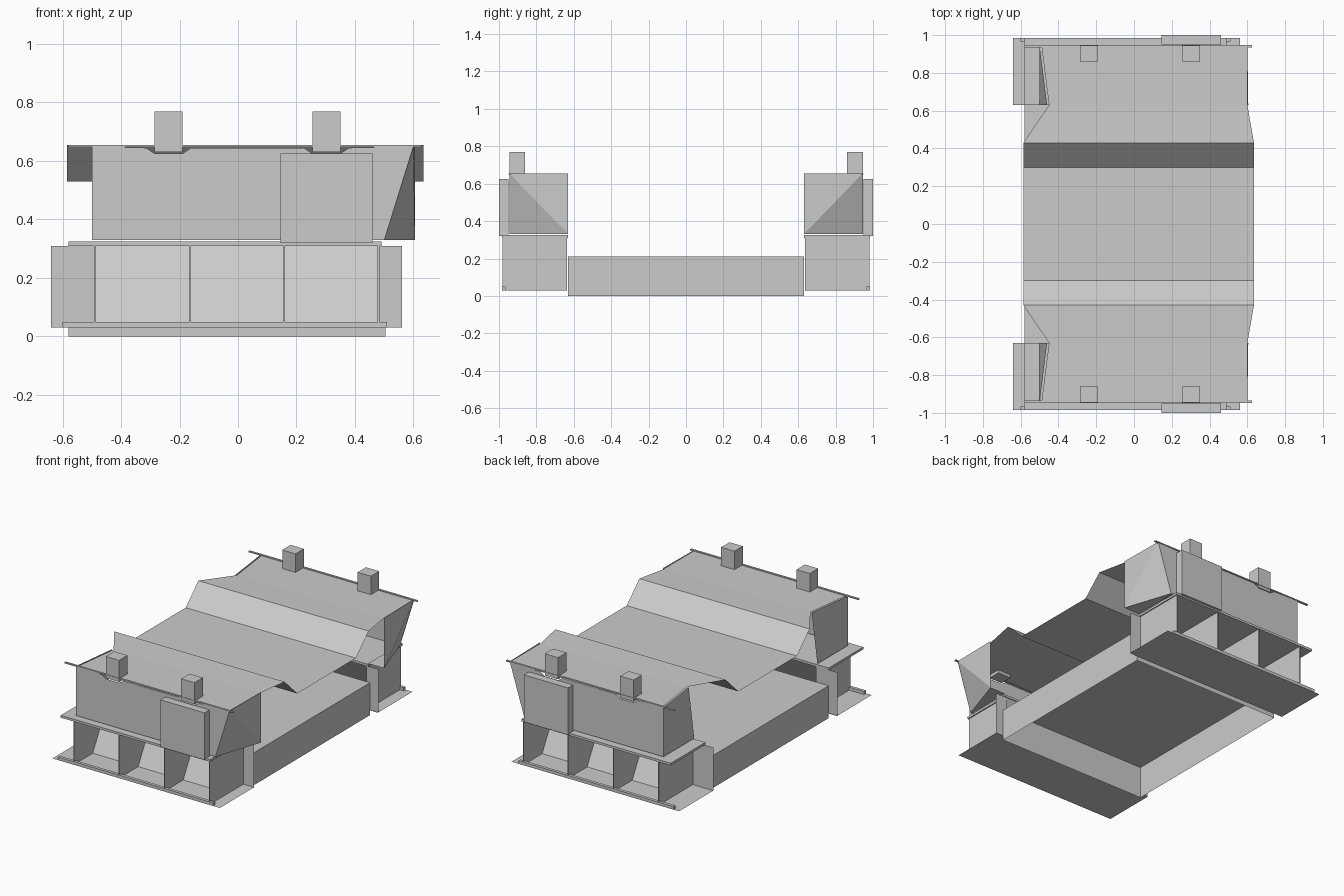
import bpy, bmesh

if "Cube" in bpy.data.objects:
    bpy.data.objects.remove(bpy.data.objects["Cube"])


def mesh(name, verts, faces, flip=False):
    me = bpy.data.meshes.new(name)
    me.from_pydata(verts, [], [tuple(reversed(f)) if flip else f for f in faces])
    me.update()
    ob = bpy.data.objects.new(name, me)
    bpy.context.collection.objects.link(ob)
    return ob


def box(name, x0, x1, y0, y1, z0, z1):
    y0, y1 = min(y0, y1), max(y0, y1)
    v = [(x, y, z) for x in (x0, x1) for y in (y0, y1) for z in (z0, z1)]
    f = [(0, 1, 3, 2), (4, 6, 7, 5), (0, 4, 5, 1), (2, 3, 7, 6), (0, 2, 6, 4), (1, 5, 7, 3)]
    return mesh(name, v, f)


def plate(name, pts, flip=False):
    return mesh(name, pts, [tuple(range(len(pts)))], flip)


def prism(name, profile, x0, x1):
    """Extrude a (y, z) profile along x."""
    n = len(profile)
    v = [(x, y, z) for x in (x0, x1) for y, z in profile]
    f = [tuple(range(n)), tuple(range(2 * n - 1, n - 1, -1))]
    f += [(i, i + n, (i + 1) % n + n, (i + 1) % n) for i in range(n)]
    ob = mesh(name, v, f)
    bm = bmesh.new()
    bm.from_mesh(ob.data)
    bmesh.ops.recalc_face_normals(bm, faces=bm.faces)
    bm.to_mesh(ob.data)
    bm.free()


# Central tray, open underneath
tray = box("central_tray", -0.58, 0.505, -0.63, 0.63, 0, 0.21)
bm = bmesh.new()
bm.from_mesh(tray.data)
bm.faces.ensure_lookup_table()
bmesh.ops.delete(bm, geom=[bm.faces[4]], context='FACES_ONLY')
bm.to_mesh(tray.data)
bm.free()

# Suspended sheet: rows of (left x, right x, y, z), rising to both ends
half = [(-0.585, 0.635, 0.30, 0.53), (-0.585, 0.635, 0.43, 0.655),
        (-0.45, 0.60, 0.63, 0.65), (-0.49, 0.60, 0.945, 0.65)]
rows = [(a, b, -y, z) for a, b, y, z in reversed(half)] + half
verts = [p for a, b, y, z in rows for p in ((a, y, z), (b, y, z))]
mesh("sagging_sheet", verts, [(2 * i, 2 * i + 1, 2 * i + 3, 2 * i + 2) for i in range(len(rows) - 1)])

# Both ends are mirror images across y
for s, side in ((-1, "front"), (1, "back")):
    flip = s > 0

    # Lower storage bay: floor flange, lip, inner wings, sloped back, dividers
    plate(side + "_floor_flange", [(x, s * y, 0.03) for x, y in
          ((-0.64, 0.63), (0.56, 0.63), (0.56, 0.985), (-0.64, 0.985))], not flip)
    box(side + "_floor_lip", -0.60, 0.51, s * 0.965, s * 0.985, 0.03, 0.05)
    for x0, x1 in ((-0.64, -0.49), (0.48, 0.56)):
        plate(side + "_wing", [(x0, s * 0.635, 0.03), (x1, s * 0.635, 0.03),
              (x1, s * 0.635, 0.31), (x0, s * 0.635, 0.31)], flip)
    plate(side + "_bay_back", [(-0.49, s * 0.79, 0.03), (0.48, s * 0.79, 0.03),
          (0.48, s * 0.635, 0.31), (-0.49, s * 0.635, 0.31)], flip)
    for x in (-0.49, -0.165, 0.158, 0.48):
        inner = 0.635 if abs(x) > 0.4 else 0.79
        prism(side + "_divider", [(s * 0.98, 0.03), (s * 0.98, 0.31),
              (s * 0.635, 0.31), (s * inner, 0.03)], x - 0.003, x + 0.003)

    # Shelf between the lower and upper bays
    box(side + "_shelf", -0.58, 0.49, s * 0.63, s * 0.985, 0.31, 0.325)

    # Upper housing: outer panel with notches under the posts, and two ends
    top = [(0.60, 0.65)]
    for a, b in ((0.255, 0.35), (-0.285, -0.19)):
        top += [(b + 0.03, 0.645), (b, 0.625), (a, 0.625), (a - 0.03, 0.645)]
    outline = [(-0.50, 0.33), (0.50, 0.33)] + top + [(-0.50, 0.65)]
    plate(side + "_outer_panel", [(x, s * 0.945, z) for x, z in outline], flip)
    plate(side + "_left_end", [(-0.50, s * 0.945, 0.33), (-0.50, s * 0.945, 0.65),
          (-0.46, s * 0.63, 0.65), (-0.50, s * 0.63, 0.33)], flip)
    mesh(side + "_right_end", [(0.50, s * 0.945, 0.33), (0.605, s * 0.63, 0.33),
         (0.605, s * 0.63, 0.655), (0.60, s * 0.945, 0.655)], [(0, 1, 3), (1, 2, 3)], flip)
    plate(side + "_right_end_floor", [(0.49, s * 0.945, 0.33), (0.49, s * 0.63, 0.33),
          (0.605, s * 0.63, 0.33), (0.50, s * 0.945, 0.33)], flip)

    # Thin rim, cover box on the outer panel, and two posts
    box(side + "_rim", -0.58, 0.625, s * 0.935, s * 0.948, 0.648, 0.655)
    box(side + "_cover_box", 0.145, 0.46, s * 0.95, s * 1.0, 0.32, 0.625)
    for x0, x1 in ((-0.285, -0.19), (0.255, 0.35)):
        box(side + "_post", x0, x1, s * 0.86, s * 0.945, 0.63, 0.77)
